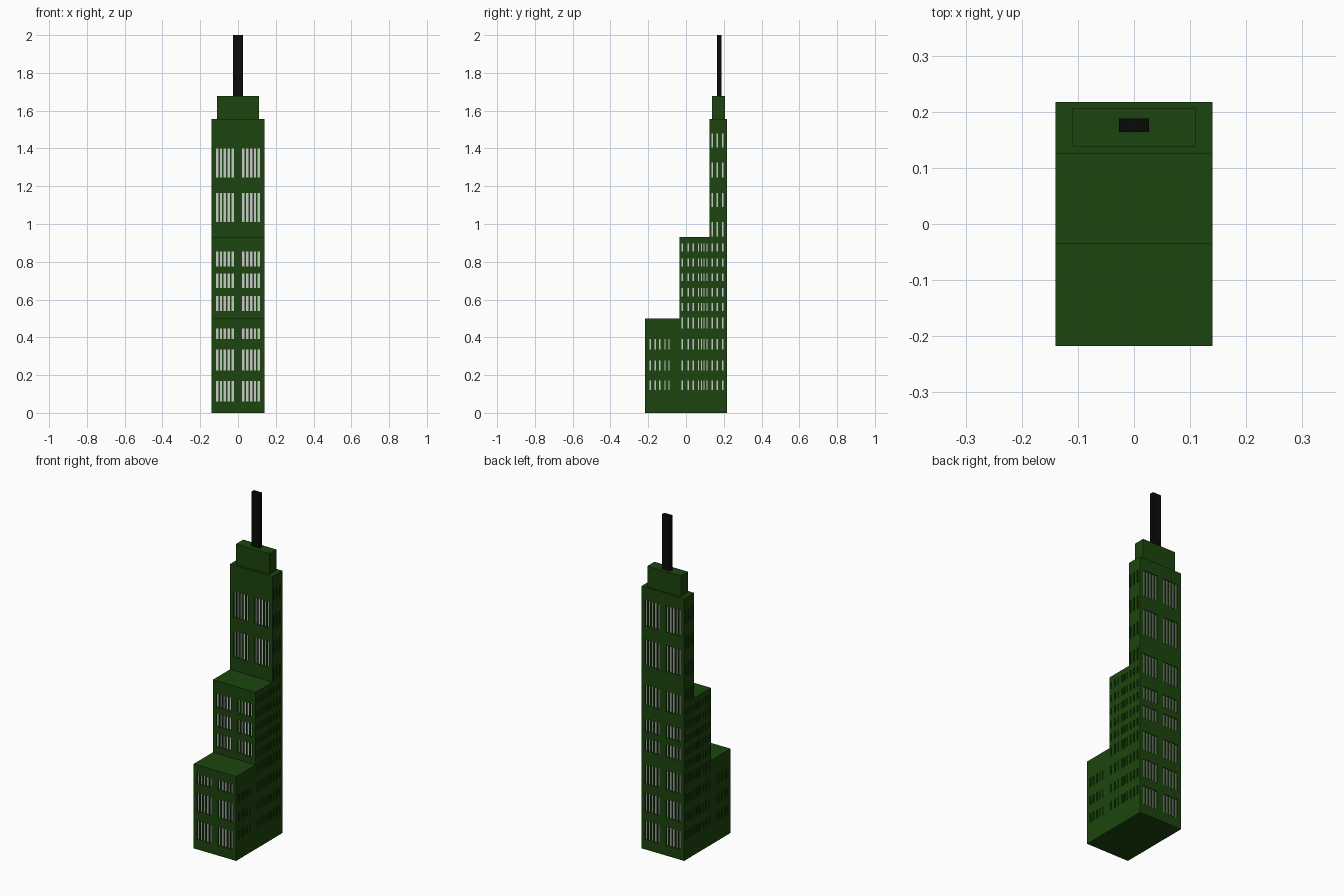
import bpy, bmesh
from mathutils import Vector as V

if "Cube" in bpy.data.objects:
    bpy.data.objects.remove(bpy.data.objects["Cube"])

W = 0.14          # half width of the building
DEPTH = 0.007     # window recess


def material(name, rgb):
    m = bpy.data.materials.new(name)
    m.diffuse_color = (*rgb, 1)
    m.use_nodes = True
    m.node_tree.nodes["Principled BSDF"].inputs["Base Color"].default_value = m.diffuse_color
    return m


GREEN = material("green_wall", (0.0116, 0.06, 0.0044))
BLACK = material("black_mast", (0.003, 0.003, 0.003))


def finish(bm, name, mat=None):
    bmesh.ops.remove_doubles(bm, verts=bm.verts, dist=1e-5)
    me = bpy.data.meshes.new(name)
    bm.to_mesh(me)
    bm.free()
    ob = bpy.data.objects.new(name, me)
    bpy.context.collection.objects.link(ob)
    if mat:
        me.materials.append(mat)
    return ob


def quad(bm, pts, facing):
    f = bm.faces.new([bm.verts.new(p) for p in pts])
    f.normal_update()
    if f.normal.dot(facing) < 0:
        f.normal_flip()


def box(name, x, y0, y1, z0, z1, mat):
    bm = bmesh.new()
    bmesh.ops.create_cube(bm, size=1)
    for v in bm.verts:
        v.co = (v.co.x * 2 * x, (y0 + y1) / 2 + v.co.y * (y1 - y0),
                (z0 + z1) / 2 + v.co.z * (z1 - z0))
    return finish(bm, name, mat)


def panel(wall, glass, point, normal, u, z, cols, rows):
    """Gridded wall whose window cells are recessed; point(u, z) gives 3D."""
    rows = [r for r in rows if r[0] > z[0] and r[1] < z[1]]
    us = sorted({*u, *(c for p in cols for c in p)})
    zs = sorted({*z, *(c for p in rows for c in p)})
    for a, b in zip(us, us[1:]):
        for c, d in zip(zs, zs[1:]):
            cell = [point(a, c), point(b, c), point(b, d), point(a, d)]
            if (a, b) not in cols or (c, d) not in rows:
                quad(wall, cell, normal)
                continue
            inner = [p - normal * DEPTH for p in cell]
            quad(glass, inner, normal)
            mid = sum(cell, V()) / 4
            for i in range(4):
                j = (i + 1) % 4
                quad(wall, [cell[i], cell[j], inner[j], inner[i]],
                     mid - (cell[i] + cell[j]) / 2)


# Window layout
right_cols = [(round(0.022 + i * 0.0205, 4), round(0.035 + i * 0.0205, 4)) for i in range(5)]
wide_cols = [(-b, -a) for a, b in right_cols] + right_cols
front_rows = [(.06, .17), (.225, .335), (.39, .447), (.54, .62), (.66, .737),
              (.775, .855), (1.01, 1.165), (1.245, 1.40)]
back_rows = [(.06, .172), (.225, .335), (.39, .505), (.585, .66), (.70, .775),
             (.855, .975), (1.09, 1.245), (1.325, 1.48)]
side_rows = [(.12, .172), (.225, .278), (.335, .39), (.447, .505), (.54, .583),
             (.617, .66), (.697, .738), (.775, .817), (.855, .897),
             (.935, 1.01), (1.09, 1.165), (1.245, 1.325), (1.405, 1.48)]


def bars(centres, w):
    return [(round(c - w / 2, 4), round(c + w / 2, 4)) for c in centres]


# name, y range, roof height, height where its front starts, side columns
tiers = [
    ("lower_tier", -.217, -.035, .50, 0,
     bars([-.19, -.164, -.138], .008) + bars([-.112, -.09], .005)),
    ("middle_tier", -.035, .125, .93, .50,
     bars([-.02, .011, .038], .008) + bars([.066, .081, .096, .111], .005)),
    ("tower", .125, .217, 1.555, .93, bars([.139, .166, .194], .008)),
]

for name, y0, y1, top, base, cols in tiers:
    wall, glass = bmesh.new(), bmesh.new()
    # Front face
    panel(wall, glass, lambda u, z: V((u, y0, z)), V((0, -1, 0)),
          (-W, W), (base, top), wide_cols, front_rows)
    # Both sides
    for s in (-1, 1):
        panel(wall, glass, lambda u, z: V((s * W, u, z)), V((s, 0, 0)),
              (y0, y1), (0, top), cols, side_rows)
    # Roof and underside
    for z, n in ((top, 1), (0, -1)):
        quad(wall, [V((-W, y0, z)), V((W, y0, z)), V((W, y1, z)), V((-W, y1, z))],
             V((0, 0, n)))
    # Back face of the tall part
    if name == "tower":
        panel(wall, glass, lambda u, z: V((u, y1, z)), V((0, 1, 0)),
              (-W, W), (0, top), wide_cols, back_rows)
    finish(wall, name, GREEN)
    finish(glass, name + "_windows")

# Crown block and mast
box("crown", 0.11, .138, .206, 1.555, 1.677, GREEN)
box("mast", 0.027, .164, .188, 1.677, 2.0, BLACK)
